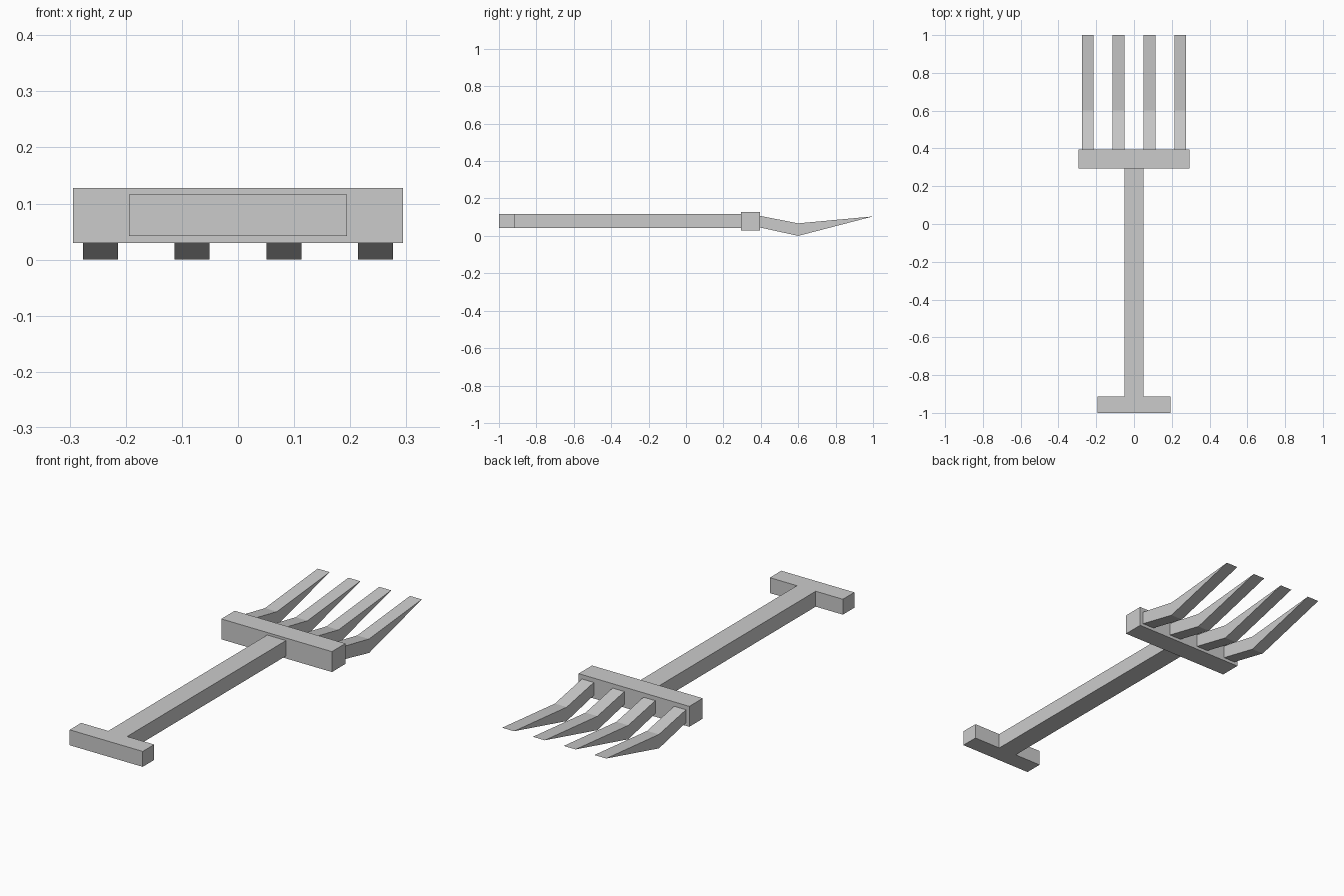
import bpy
import bmesh
from mathutils import Vector

cube = bpy.data.objects.get("Cube")
if cube:
    bpy.data.objects.remove(cube, do_unlink=True)

GREY = (0.6, 0.6, 0.6, 1.0)
metal = bpy.data.materials.new("light grey")
metal.use_nodes = True
metal.diffuse_color = GREY
metal.node_tree.nodes["Principled BSDF"].inputs["Base Color"].default_value = GREY


def extrude_profile(name, points, offset):
    """Fill a closed outline and extrude it along the offset vector."""
    bm = bmesh.new()
    face = bm.faces.new([bm.verts.new(p) for p in points])
    result = bmesh.ops.extrude_face_region(bm, geom=[face], use_keep_orig=True)
    moved = [v for v in result["geom"] if isinstance(v, bmesh.types.BMVert)]
    bmesh.ops.translate(bm, verts=moved, vec=Vector(offset))
    bmesh.ops.recalc_face_normals(bm, faces=bm.faces)
    mesh = bpy.data.meshes.new(name)
    bm.to_mesh(mesh)
    bm.free()
    mesh.materials.append(metal)
    obj = bpy.data.objects.new(name, mesh)
    bpy.context.collection.objects.link(obj)
    return obj


# T-shaped shaft and grip in one piece
half = [(0.194, -1.0), (0.194, -0.913), (0.05, -0.913), (0.05, 0.293)]
outline = half + [(-x, y) for x, y in reversed(half)]
extrude_profile("shaft_and_grip", [(x, y, 0.042) for x, y in outline], (0, 0, 0.074))

# Crossbar that carries the tines
bar = [(-0.294, 0.293), (0.294, 0.293), (0.294, 0.395), (-0.294, 0.395)]
extrude_profile("crossbar", [(x, y, 0.03) for x, y in bar], (0, 0, 0.098))

# Four bent tines, each tapering to a flat edge
TINE_WIDTH = 0.063
tine = [(0.395, 0.045), (0.6, 0.0), (1.0, 0.104), (0.6, 0.067), (0.395, 0.107)]
for i, x in enumerate((-0.245, -0.082, 0.082, 0.245), start=1):
    left = x - TINE_WIDTH / 2
    extrude_profile(f"tine_{i}", [(left, y, z) for y, z in tine], (TINE_WIDTH, 0, 0))
